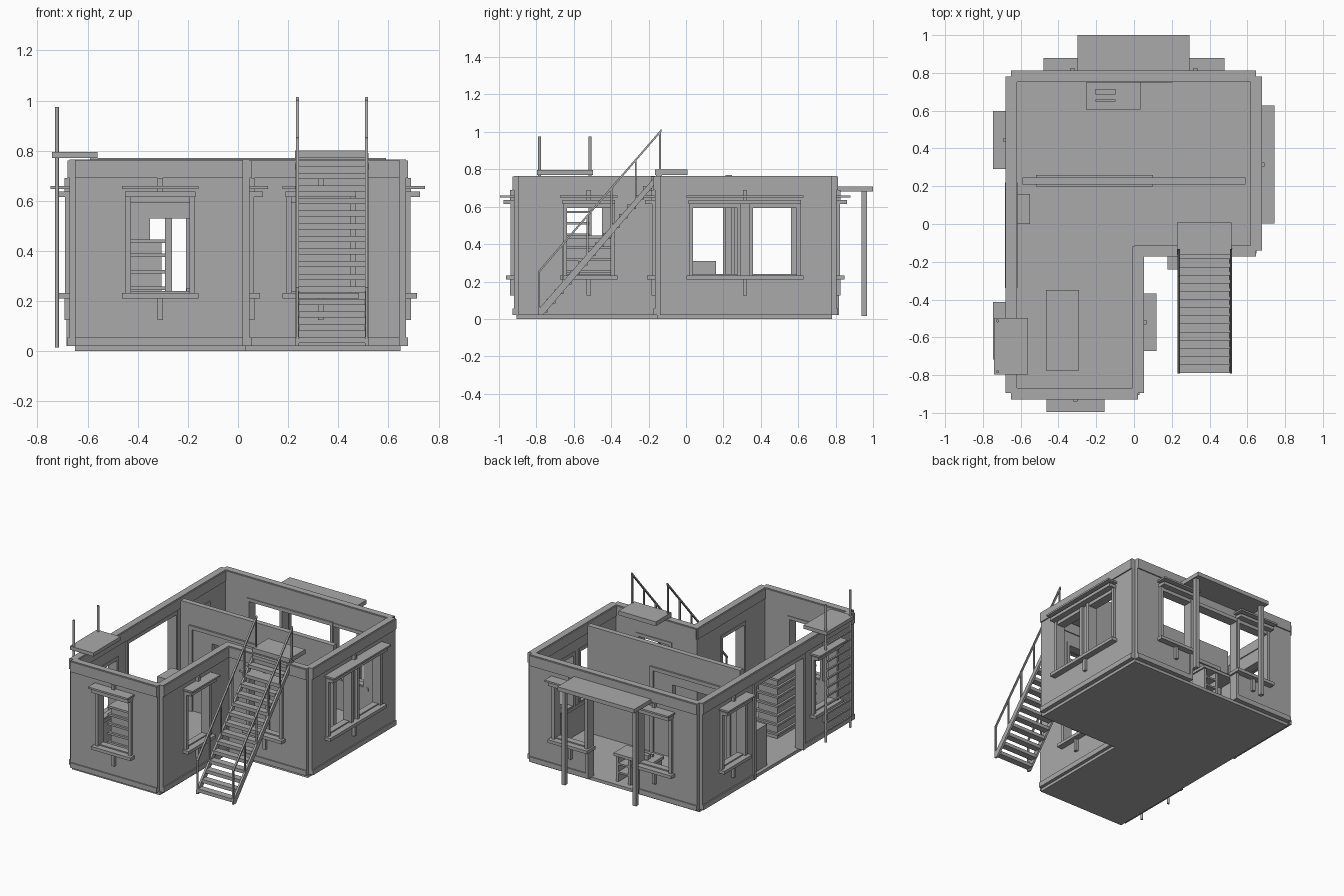
import bpy, bmesh
from mathutils import Vector

cube = bpy.data.objects.get("Cube")
if cube:
    bpy.data.objects.remove(cube, do_unlink=True)

grey = bpy.data.materials.new("concrete_grey")
grey.use_nodes = True
grey.diffuse_color = (0.4, 0.4, 0.4, 1)
grey.node_tree.nodes["Principled BSDF"].inputs["Base Color"].default_value = (0.4, 0.4, 0.4, 1)

FLOOR, TOP = 0.02, 0.765
SILL, HEAD = 0.24, 0.595


def finish(name, bm):
    bmesh.ops.recalc_face_normals(bm, faces=bm.faces)
    mesh = bpy.data.meshes.new(name)
    bm.to_mesh(mesh)
    bm.free()
    mesh.materials.append(grey)
    obj = bpy.data.objects.new(name, mesh)
    bpy.context.collection.objects.link(obj)
    return obj


def boxes(name, items):
    """One object from boxes given as (x0, x1, y0, y1, z0, z1)."""
    bm = bmesh.new()
    for x0, x1, y0, y1, z0, z1 in items:
        made = bmesh.ops.create_cube(bm, size=1)
        for v in made["verts"]:
            v.co = Vector(((x0 + x1) / 2 + v.co.x * (x1 - x0),
                           (y0 + y1) / 2 + v.co.y * (y1 - y0),
                           (z0 + z1) / 2 + v.co.z * (z1 - z0)))
    return finish(name, bm)


def prism(name, outline, axis, lo, hi):
    """Extrude a 2D outline along x (outline is y, z) or z (outline is x, y)."""
    bm = bmesh.new()
    make = (lambda a, b: (lo, a, b)) if axis == "x" else (lambda a, b: (a, b, lo))
    face = bm.faces.new([bm.verts.new(make(a, b)) for a, b in outline])
    grown = bmesh.ops.extrude_face_region(bm, geom=[face])
    shift = Vector((hi - lo, 0, 0)) if axis == "x" else Vector((0, 0, hi - lo))
    for g in grown["geom"]:
        if isinstance(g, bmesh.types.BMVert):
            g.co += shift
    return finish(name, bm)


def on_wall(axis, face, out, u0, u1, v0, v1, z0, z1):
    """Box on a wall: u runs along it, v points outward from its outer face."""
    a, b = sorted((face + out * v0, face + out * v1))
    return (u0, u1, a, b, z0, z1) if axis == "x" else (a, b, u0, u1, z0, z1)


def wall(name, axis, face, out, start, end, openings):
    """Wall with openings (u0, u1, z0, z1), a base strip and a top band."""
    def put(*d):
        return on_wall(axis, face, out, *d)
    parts, trim, u = [], [], start
    trim.append(put(start, end, -0.052, 0.008, 0.69, TOP - 0.004))
    for a, b, z0, z1 in sorted(openings) + [(end, end, 0, 0)]:
        if a > u:
            parts.append(put(u, a, -0.045, 0, FLOOR, TOP))
            trim.append(put(u, a, -0.04, 0.008, FLOOR, 0.055))
        if b > a:
            parts.append(put(a, b, -0.045, 0, z1, TOP))
            if z0 > FLOOR:
                parts.append(put(a, b, -0.045, 0, FLOOR, z0))
                trim.append(put(a, b, -0.04, 0.008, FLOOR, 0.055))
        u = b
    boxes(name + "_wall", parts)
    boxes(name + "_wall_bands", trim)


def window(name, axis, face, out, centre, half, openings):
    """Hood, head board, sill, jambs and little brackets round the openings."""
    def put(*d):
        return on_wall(axis, face, out, *d)
    a, b = centre - half, centre + half
    parts = [put(a, b, 0, 0.075, 0.648, 0.66),
             put(a + 0.012, b - 0.012, 0, 0.055, 0.615, 0.637),
             put(a, b, -0.05, 0.043, 0.21, 0.232),
             put(centre - 0.011, centre + 0.011, 0, 0.02, 0.125, 0.21),
             put(centre - 0.011, centre + 0.011, 0, 0.02, 0.637, 0.69)]
    for u0, u1, z0, z1 in openings:
        for p, q in ((u0 - 0.018, u0 + 0.003), (u1 - 0.003, u1 + 0.018)):
            parts.append(put(p, q, -0.05, 0.018, z0 - 0.01, z1 + 0.02))
        parts.append(put(u0, u1, -0.05, 0.012, z1 - 0.003, z1 + 0.02))
    boxes(name + "_window", parts)


def pane(centre):
    return (centre - 0.12, centre + 0.12, SILL, HEAD)


# Floor slab
prism("floor_slab", [(-0.65, -0.905), (0.03, -0.905), (0.03, -0.155), (0.648, -0.155),
                     (0.648, 0.78), (-0.65, 0.78)], "z", 0, FLOOR + 0.002)

# Walls: name, axis, outer face, outward sign, start, end, window groups, doors
walls = [
    ("wing_front", "x", -0.92, -1, -0.65, 0.02, [[-0.31]], []),
    ("wing_side", "y", 0.045, 1, -0.895, -0.12, [[-0.52]], []),
    ("stair_side", "x", -0.165, -1, 0.0, 0.645, [[0.33]], []),
    ("left", "y", 0.67, 1, -0.14, 0.78, [[0.155, 0.475]], []),
    ("back", "x", 0.805, 1, -0.65, 0.645, [[-0.325], [0.325]], [(-0.185, 0.185, FLOOR, HEAD)]),
    ("right", "y", -0.672, -1, -0.895, 0.78, [[-0.565], [0.445]], [(-0.32, 0.2, FLOOR, 0.665)]),
]
for name, axis, face, out, start, end, groups, doors in walls:
    wall(name, axis, face, out, start, end, [pane(c) for g in groups for c in g] + doors)
    for i, g in enumerate(groups):
        mid = sum(g) / len(g)
        window(f"{name}_{i + 1}", axis, face, out, mid, 0.153 + (g[-1] - g[0]) / 2,
               [pane(c) for c in g])
    for a, b, z0, z1 in doors:
        def put(*d):
            return on_wall(axis, face, out, *d)
        boxes(name + "_door_frame", [put(a - 0.02, a, -0.055, 0.012, z0, z1 + 0.025),
                                     put(b, b + 0.02, -0.055, 0.012, z0, z1 + 0.025),
                                     put(a, b, -0.055, 0.012, z1, z1 + 0.025)])

# Inner partition with a framed doorway
boxes("partition", [(-0.59, -0.35, 0.21, 0.247, FLOOR, 0.77),
                    (-0.07, 0.59, 0.21, 0.247, FLOOR, 0.77),
                    (-0.35, -0.07, 0.21, 0.247, 0.53, 0.77)])
boxes("partition_trim", [(-0.52, -0.495, 0.198, 0.259, FLOOR, 0.62),
                         (0.075, 0.1, 0.198, 0.259, FLOOR, 0.62),
                         (-0.495, 0.075, 0.198, 0.259, 0.595, 0.62)])

# Porch canopy at the back
boxes("porch_canopy", [(-0.3, 0.295, 0.78, 1.0, 0.68, 0.708)])
boxes("porch_posts", [(x - 0.014, x + 0.014, 0.938, 0.967, 0.015, 0.68)
                      for x in (-0.277, 0.272)])

# Outside stair: treads, stringers and landing
Y0, Y1, Z0, Z1 = -0.785, -0.14, 0.02, 0.775
STEPS = 15
treads = []
for i in range(STEPS):
    t = (i + 0.5) / STEPS
    y, z = Y0 + (Y1 - Y0) * t, Z0 + (Z1 - Z0) * t
    treads.append((0.243, 0.507, y - 0.025, y + 0.022, z - 0.012, z + 0.012))
boxes("stair_treads", treads)
boxes("stair_landing", [(0.228, 0.515, -0.165, 0.008, 0.77, 0.8)])
for side, x in (("right", 0.237), ("left", 0.513)):
    prism(side + "_stringer", [(Y0 - 0.005, Z0), (Y0 + 0.02, Z0), (Y1 + 0.012, Z1 - 0.01),
                               (Y1, Z1 + 0.015), (Y0 - 0.005, Z0 + 0.03)], "x", x - 0.007, x + 0.007)
    prism(side + "_handrail", [(Y0 - 0.006, 0.24), (Y1 + 0.008, 1.0), (Y1 + 0.008, 1.015),
                               (Y0 - 0.006, 0.255)], "x", x - 0.006, x + 0.006)
    posts = []
    for i in range(6):
        t = i / 5
        y, z = Y0 + (Y1 - Y0) * t, Z0 + (Z1 - Z0) * t
        posts.append((x - 0.005, x + 0.005, y - 0.005, y + 0.005, z, z + 0.228))
    boxes(side + "_rail_posts", posts)

# Ladder and its platform
for side, y in (("front", -0.782), ("rear", -0.513)):
    bm = bmesh.new()
    bmesh.ops.create_cone(bm, cap_ends=True, segments=12, radius1=0.008, radius2=0.008, depth=0.96)
    bmesh.ops.translate(bm, verts=bm.verts, vec=(-0.722, y, 0.495))
    finish(side + "_ladder_rail", bm)
boxes("ladder_rungs", [(-0.728, -0.716, -0.782, -0.513, 0.086 + 0.06 * i, 0.097 + 0.06 * i)
                       for i in range(11)])
boxes("ladder_platform", [(-0.742, -0.56, -0.797, -0.497, 0.77, 0.795)])

# Cabinet with stacked boards
cabinet = [(-0.45, -0.305, -0.76, -0.365, FLOOR, 0.435)]
cabinet += [(-0.465, -0.29, -0.775, -0.35, z, z + 0.014)
            for z in (0.05, 0.115, 0.18, 0.245, 0.31, 0.375, 0.431)]
boxes("cabinet", cabinet)

# Low chest by the doorway
boxes("chest", [(-0.625, -0.55, 0.0, 0.16, FLOOR, 0.31)])

# Counter with shelves and a small rack on top
boxes("counter", [(-0.255, 0.035, 0.605, 0.75, 0.2, 0.22),
                  (-0.245, -0.225, 0.615, 0.74, FLOOR, 0.2),
                  (-0.09, -0.07, 0.615, 0.74, FLOOR, 0.2),
                  (0.005, 0.025, 0.615, 0.74, FLOOR, 0.2),
                  (-0.07, 0.005, 0.615, 0.74, 0.08, 0.092),
                  (-0.07, 0.005, 0.615, 0.74, 0.14, 0.152)])
boxes("counter_rack", [(-0.205, -0.097, 0.685, 0.715, 0.22, 0.25),
                       (-0.205, -0.097, 0.648, 0.66, 0.22, 0.235)])
